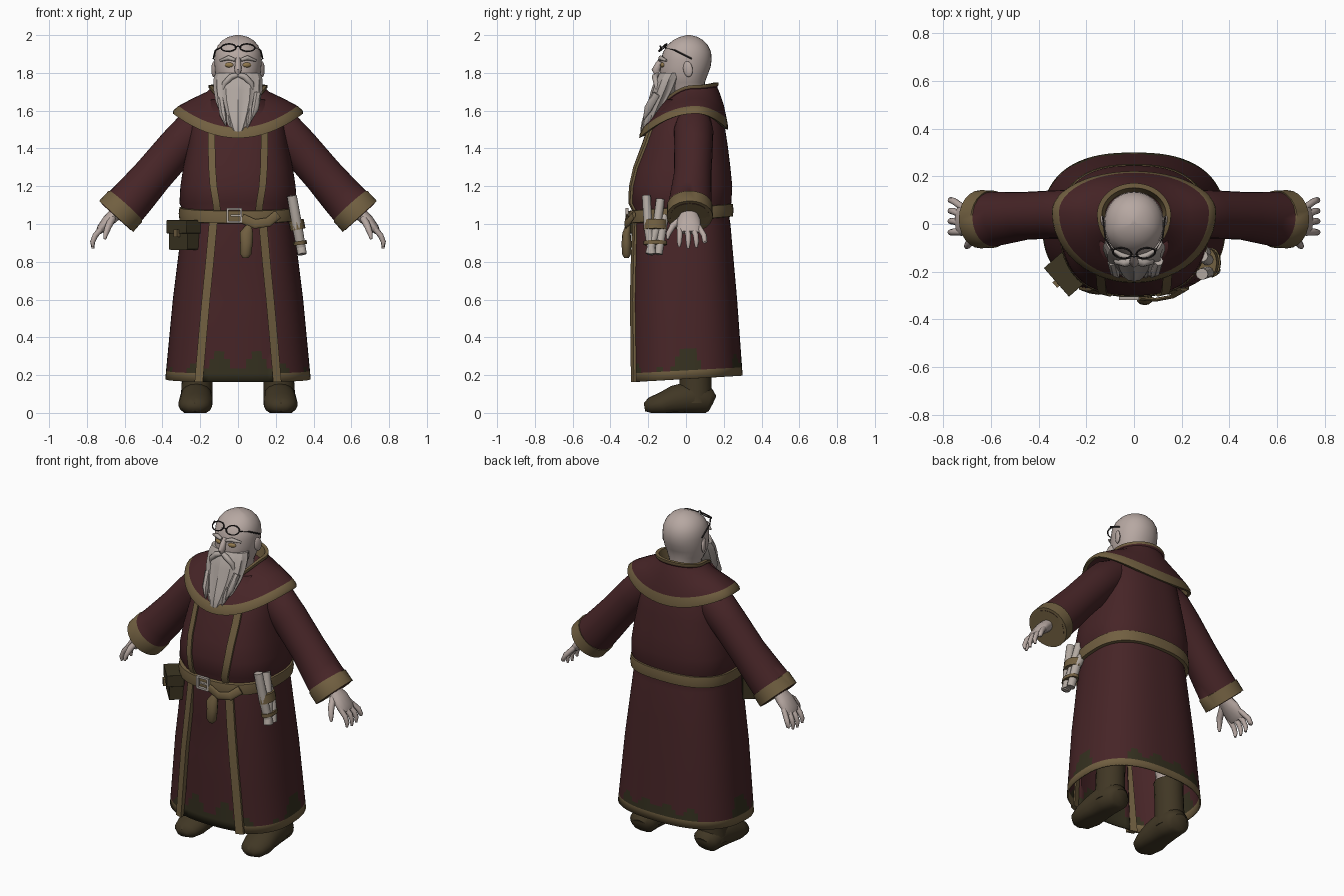
import bpy, bmesh, math
from mathutils import Vector

if "Cube" in bpy.data.objects:
    bpy.data.objects.remove(bpy.data.objects["Cube"])


def material(name, r, g, b):
    m = bpy.data.materials.new(name)
    m.use_nodes = True
    m.diffuse_color = (r, g, b, 1)
    m.node_tree.nodes["Principled BSDF"].inputs["Base Color"].default_value = (r, g, b, 1)
    return m


ROBE = material("maroon_cloth", .062, .018, .020)
TRIM = material("tan_trim", .165, .115, .052)
STAIN = material("mossy_stain", .035, .030, .014)
BOOT = material("boot_leather", .052, .038, .018)
SKIN = material("pale_skin", .47, .39, .36)
HAIR = material("grey_white_hair", .43, .38, .35)
BAG = material("dark_bag_leather", .045, .036, .016)
GOLD = material("amber_eyes", .30, .20, .08)
METAL = material("dark_metal", .03, .025, .025)
PAPER = material("parchment", .45, .40, .36)


def finish(ob, mats, angle=50):
    for m in mats:
        ob.data.materials.append(m)
    for p in ob.data.polygons:
        p.use_smooth = True
    ob.data.set_sharp_from_angle(angle=math.radians(angle))
    return ob


def loft(name, rings, mats, rule=None, caps=True, angle=50):
    """Skin a list of closed rings; rule(row, column) picks the material."""
    bm = bmesh.new()
    rows = [[bm.verts.new(p) for p in ring] for ring in rings]
    n = len(rows[0])
    for i in range(len(rows) - 1):
        for j in range(n):
            k = (j + 1) % n
            f = bm.faces.new((rows[i][j], rows[i][k], rows[i + 1][k], rows[i + 1][j]))
            f.material_index = rule(i, j) if rule else 0
    if caps:
        bm.faces.new(rows[0])
        bm.faces.new(rows[-1])
    bmesh.ops.recalc_face_normals(bm, faces=bm.faces)
    me = bpy.data.meshes.new(name)
    bm.to_mesh(me)
    bm.free()
    ob = bpy.data.objects.new(name, me)
    bpy.context.collection.objects.link(ob)
    return finish(ob, mats, angle)


def tube(name, path, mats, n=12, rule=None, caps=True):
    """Sweep an oval along points (x, y, z, radius_u, radius_v)."""
    pts = [Vector(p[:3]) for p in path]
    rings = []
    for i, p in enumerate(path):
        t = (pts[min(i + 1, len(pts) - 1)] - pts[max(i - 1, 0)]).normalized()
        ref = Vector((1, 0, 0)) if abs(t.y) > .85 else Vector((0, 1, 0))
        u = t.cross(ref).normalized()
        v = u.cross(t)
        angs = [math.tau * k / n for k in range(n)]
        rings.append([pts[i] + u * p[3] * math.cos(a) + v * p[-1] * math.sin(a) for a in angs])
    return loft(name, rings, mats, rule, caps)


def spow(v, e):
    return math.copysign(abs(v) ** e, v)


def oval(a, front, back, z, yc=0, n=48, p=2.0):
    """Egg-shaped ring; z may depend on the angle, which is 0 at the front."""
    ring = []
    for k in range(n):
        t = math.tau * k / n
        c = math.cos(t)
        depth = (yc - front) if c > 0 else (back - yc)
        ring.append((a * spow(math.sin(t), 2 / p), yc - depth * spow(c, 2 / p),
                     z(t) if callable(z) else z))
    return ring


def blob(name, loc, size, mat, rot=(0, 0, 0)):
    bpy.ops.mesh.primitive_uv_sphere_add(segments=16, ring_count=10, location=loc, rotation=rot)
    ob = bpy.context.object
    ob.name, ob.scale = name, size
    return finish(ob, [mat])


def box(name, loc, size, mat, rot=(0, 0, 0), bevel=.01):
    bpy.ops.mesh.primitive_cube_add(size=1, location=loc, rotation=rot)
    ob = bpy.context.object
    ob.name, ob.scale = name, size
    b = ob.modifiers.new("bevel", "BEVEL")
    b.width, b.segments = bevel, 2
    return finish(ob, [mat])


# Robe: height, half width, front, back
PROFILE = [(.18, .385, -.30, .30), (.60, .345, -.30, .27), (1.0, .295, -.285, .235),
           (1.06, .285, -.275, .225), (1.11, .31, -.30, .24), (1.2, .305, -.30, .245),
           (1.3, .29, -.28, .235), (1.42, .265, -.235, .22), (1.55, .24, -.19, .20),
           (1.66, .16, -.12, .16)]
P = 2.5


def section(z):
    z = max(z, PROFILE[0][0])
    for lo, hi in zip(PROFILE, PROFILE[1:]):
        if z <= hi[0]:
            f = (z - lo[0]) / (hi[0] - lo[0])
            return [lo[i] + (hi[i] - lo[i]) * f for i in (1, 2, 3)]
    return PROFILE[-1][1:]


def front_y(x, z):
    a, f, _ = section(z)
    return f * (1 - min(1, abs(x / a)) ** P) ** (1 / P)


N = 96
heights = [.18, .225, .25, .275, .30, .34, .45, .6, .8, 1.0] + [q[0] for q in PROFILE[3:]]


def robe_ring(z):
    ring = []
    for k, (x, y, h) in enumerate(oval(*section(z), z, n=N, p=P)):
        if z < 1:
            h += .07 * y * (1 - z)
            if min(k, N - k) < 7:
                y += .022
        ring.append((x, y, h))
    return ring


def robe_rule(i, j):
    t = min(j, N - 1 - j) * math.tau / N
    if i == 0:
        return 1 if t > .44 else 2
    reach = .225 + .09 * max(0, math.sin(t * 5 + .3) * .7 + math.sin(t * 13) * .5)
    return 2 if i < 6 and heights[i] < reach else 0


robe = loft("robe", [robe_ring(z) for z in heights], [ROBE, TRIM, STAIN], robe_rule, caps=False)
wall = robe.modifiers.new("thickness", "SOLIDIFY")
wall.thickness = .008

# Front trim bands, on the skirt and on the chest
for s, side in ((1, "left"), (-1, "right")):
    for part, spans in (("skirt", ((1.02, .13), (.8, .15), (.6, .17), (.4, .188), (.163, .208))),
                        ("chest", ((1.5, .14), (1.42, .14), (1.3, .137), (1.2, .13),
                                   (1.11, .115), (1.06, .11)))):
        rings = []
        for z, x in spans:
            w = .022 if part == "skirt" else .019
            x0, x1 = s * (x - w), s * (x + w)
            y0, y1 = front_y(x0, z), front_y(x1, z)
            rings.append([(x0, y0 - .012, z), (x1, y1 - .012, z), (x1, y1 + .02, z), (x0, y0 + .02, z)])
        loft(f"{side}_{part}_trim", rings, [TRIM], angle=40)

# Belt with buckle and loose end
belt = []
for off, dz in ((0, -.035), (.018, -.032), (.022, 0), (.018, .032), (0, .035)):
    belt.append(oval(.292 + off, -.285 - off, .23 + off,
                     lambda t: 1.055 - .018 * math.cos(t) + dz, p=P))
loft("belt", belt, [TRIM], caps=False)
for i, (dx, dz, w, h) in enumerate(((0, .034, .08, .012), (0, -.034, .08, .012),
                                    (-.036, 0, .012, .07), (.036, 0, .012, .07), (.01, 0, .06, .009))):
    box(f"buckle_bar_{i}", (-.02 + dx, -.312, 1.045 + dz), (w, .016, h), PAPER, bevel=.003)
tube("belt_end", [(.02, -.312, 1.03, .025, .008), (.09, -.318, 1.0, .025, .008),
                  (.16, -.305, 1.01, .025, .008), (.21, -.275, 1.05, .025, .008)], [TRIM])
tube("hanging_pouch", [(.06, -.305, 1.0, .012, .012), (.045, -.315, .95, .036, .022),
                       (.045, -.315, .90, .033, .026), (.04, -.315, .84, .03, .024),
                       (.04, -.315, .82, .014, .012)], [TRIM])

# Side bag
turn = (0, 0, -.85)
box("side_bag", (-.285, -.205, .935), (.15, .085, .14), BAG, turn, .02)
box("bag_flap", (-.288, -.212, .985), (.16, .10, .07), BAG, turn, .02)
box("bag_base_trim", (-.285, -.206, .872), (.13, .08, .02), TRIM, turn, .006)
box("bag_clasp", (-.325, -.25, .95), (.03, .02, .04), TRIM, turn, .004)

# Scrolls in a strap holder
for i, (dy, top, lean) in enumerate(((-.03, 1.15, .01), (.015, 1.13, -.02), (.045, 1.04, -.01))):
    y = -.17 + dy
    tube(f"scroll_{i}", [(.285, y - lean, top, .026, .024), (.315, y, .98, .027, .024),
                         (.34, y + lean * 2, .84, .024, .022)], [PAPER], n=10)
tube("scroll_strap", [(.308, -.163, 1.02, .04, .062), (.318, -.163, .97, .04, .062)], [TRIM])
tube("scroll_lower_strap", [(.327, -.162, .91, .036, .062), (.33, -.162, .89, .036, .062)], [TRIM])

# Shoulder cape with a standing collar


def droop(side, front, back):
    return lambda t: side - (front if math.cos(t) > 0 else back) * math.cos(t) ** 2


cape = [oval(.325, -.225, .20, droop(1.585, .12, .08), .05),
        oval(.345, -.248, .222, droop(1.585, .13, .085), .05),
        oval(.342, -.245, .222, droop(1.602, .125, .08), .05),
        oval(.315, -.228, .215, droop(1.625, .115, .065), .05),
        oval(.24, -.185, .20, droop(1.665, .11, .035), .05),
        oval(.165, -.14, .178, droop(1.70, .10, .005), .04),
        oval(.15, -.13, .165, droop(1.715, .10, -.01), .04),
        oval(.155, -.135, .172, droop(1.72, .10, -.015), .04),
        oval(.155, -.135, .172, droop(1.735, .10, -.015), .04),
        oval(.135, -.115, .152, droop(1.735, .10, -.015), .04),
        oval(.12, -.10, .135, droop(1.67, .08, -.01), .04),
        oval(.05, -.03, .07, 1.66, .03)]
loft("shoulder_cape", cape, [ROBE, TRIM], lambda i, j: int(i < 3 or 7 <= i < 10), caps=False)

# Head and neck
head = [(1.6, .08, -.06, .10), (1.7, .085, -.09, .10), (1.75, .108, -.13, .10),
        (1.79, .12, -.14, .115), (1.83, .124, -.136, .13), (1.87, .126, -.132, .136),
        (1.91, .122, -.122, .133), (1.945, .107, -.10, .117), (1.972, .083, -.07, .092),
        (1.99, .052, -.035, .062), (2.0, .012, .005, .025)]
loft("head", [oval(a, f, b, z, n=32, p=2.1) for z, a, f, b in head], [SKIN])
tube("nose", [(0, -.125, 1.875, .012, .014), (0, -.146, 1.845, .016, .017),
              (0, -.160, 1.815, .02, .022), (0, -.150, 1.797, .012, .018)], [SKIN])

# Beard with ridged strands
beard = [(1.80, .118, -.138, -.01), (1.765, .126, -.162, -.02), (1.71, .122, -.18, -.045),
         (1.65, .112, -.197, -.08), (1.59, .09, -.217, -.11), (1.54, .066, -.232, -.14),
         (1.50, .042, -.24, -.18), (1.465, .015, -.238, -.215)]
rings = []
for i, (z, a, f, b) in enumerate(beard):
    ring = oval(a, f, b, z, (f + b) / 2, n=36)
    mid = (f + b) / 2
    g = [1 + .06 * math.cos(k * math.tau / 3) * min(1, i / 2) for k in range(36)]
    rings.append([(x * q, mid + (y - mid) * q, h) for (x, y, h), q in zip(ring, g)])
loft("beard", rings, [HAIR], angle=25)
for i, (x, z) in enumerate(((-.08, 1.52), (-.045, 1.49), (.03, 1.475), (.06, 1.505), (.09, 1.55))):
    tube(f"beard_lock_{i}", [(x * 1.15, -.155, z + .14, .02, .022),
                             (x, -.20, z + .06, .02, .022), (x * .8, -.225, z, .003, .003)], [HAIR], n=7)

for s, side in ((1, "left"), (-1, "right")):
    # Face details
    tube(f"{side}_moustache", [(0, -.15, 1.79, .012, .014), (s * .035, -.165, 1.78, .017, .016),
                               (s * .07, -.157, 1.745, .015, .015),
                               (s * .085, -.15, 1.69, .004, .004)], [HAIR], n=8)
    tube(f"{side}_eyebrow", [(s * .015, -.139, 1.868, .009, .009), (s * .05, -.134, 1.88, .013, .013),
                             (s * .095, -.105, 1.865, .006, .006)], [HAIR], n=8)
    blob(f"{side}_eye", (s * .047, -.125, 1.842), (.024, .01, .013), GOLD, (0, 0, s * .3))
    blob(f"{side}_ear", (s * .128, .01, 1.82), (.012, .026, .042), SKIN, (.15, 0, -s * .3))
    # Spectacles pushed up on the forehead
    bpy.ops.mesh.primitive_torus_add(major_radius=.036, minor_radius=.004, major_segments=24,
                                     minor_segments=6, location=(s * .05, -.122, 1.934),
                                     rotation=(.75, 0, s * .15))
    rim = bpy.context.object
    rim.name, rim.scale = f"{side}_spectacle_rim", (1.1, .8, 1)
    finish(rim, [METAL])
    tube(f"{side}_spectacle_arm", [(s * .088, -.115, 1.935, .004, .004), (s * .12, -.06, 1.92, .004, .004),
                                   (s * .131, .03, 1.875, .004, .004)], [METAL], n=6)

    # Sleeve with a trimmed cuff, closed just inside its mouth
    tube(f"{side}_sleeve", [(s * .16, .04, 1.55, .09, .09), (s * .24, .04, 1.49, .108, .105),
                            (s * .32, .04, 1.41, .105, .102), (s * .45, .035, 1.26, .105, .10),
                            (s * .545, .025, 1.15, .112, .11), (s * .593, .02, 1.097, .115, .115),
                            (s * .596, .02, 1.094, .121, .121), (s * .645, .02, 1.04, .122, .122),
                            (s * .647, .02, 1.038, .105, .105), (s * .60, .02, 1.09, .09, .09)],
         [ROBE, TRIM], n=24, rule=lambda i, j: int(5 <= i < 8))

    # Hand
    tube(f"{side}_palm", [(s * .58, .02, 1.12, .04, .045), (s * .64, .015, 1.06, .035, .042),
                          (s * .685, .015, 1.02, .033, .062), (s * .725, .015, .975, .024, .066),
                          (s * .74, .015, .955, .014, .055)], [SKIN], n=14)
    for i, (y, z) in enumerate(((.10, .90), (.055, .875), (.012, .87), (-.035, .88))):
        base = .015 + (y - .03) * .75
        tube(f"{side}_finger_{i}", [(s * .715, base, .985, .015, .015), (s * .755, y * .95, .94, .015, .015),
                                    (s * .77, y, .905, .013, .013), (s * .768, y, z, .007, .007)],
             [SKIN], n=8)
    tube(f"{side}_thumb", [(s * .665, -.02, 1.03, .02, .02), (s * .685, -.07, .99, .018, .018),
                           (s * .70, -.092, .95, .014, .014), (s * .705, -.098, .92, .007, .007)],
         [SKIN], n=8)

    # Leg and boot
    tube(f"{side}_leg", [(s * .2, .05, .7, .09, .09), (s * .21, .05, .28, .066, .066)], [SKIN], n=16)
    tube(f"{side}_boot_shaft", [(s * .21, .05, .34, .082, .085), (s * .215, .05, .2, .08, .085),
                                (s * .22, .05, .05, .085, .088)], [BOOT], n=18)
    foot = tube(f"{side}_boot_foot", [(s * .215, .14, .05, .045, .05), (s * .216, .12, .06, .07, .078),
                                      (s * .22, .03, .08, .09, .086), (s * .222, -.06, .065, .08, .088),
                                      (s * .226, -.13, .045, .062, .09), (s * .228, -.19, .035, .047, .072),
                                      (s * .228, -.22, .03, .022, .035)], [BOOT], n=18)
    for v in foot.data.vertices:
        v.co.z = max(v.co.z, 0)

tube("spectacle_bridge", [(-.016, -.133, 1.934, .004, .004), (0, -.137, 1.942, .004, .004),
                          (.016, -.133, 1.934, .004, .004)], [METAL], n=6)
